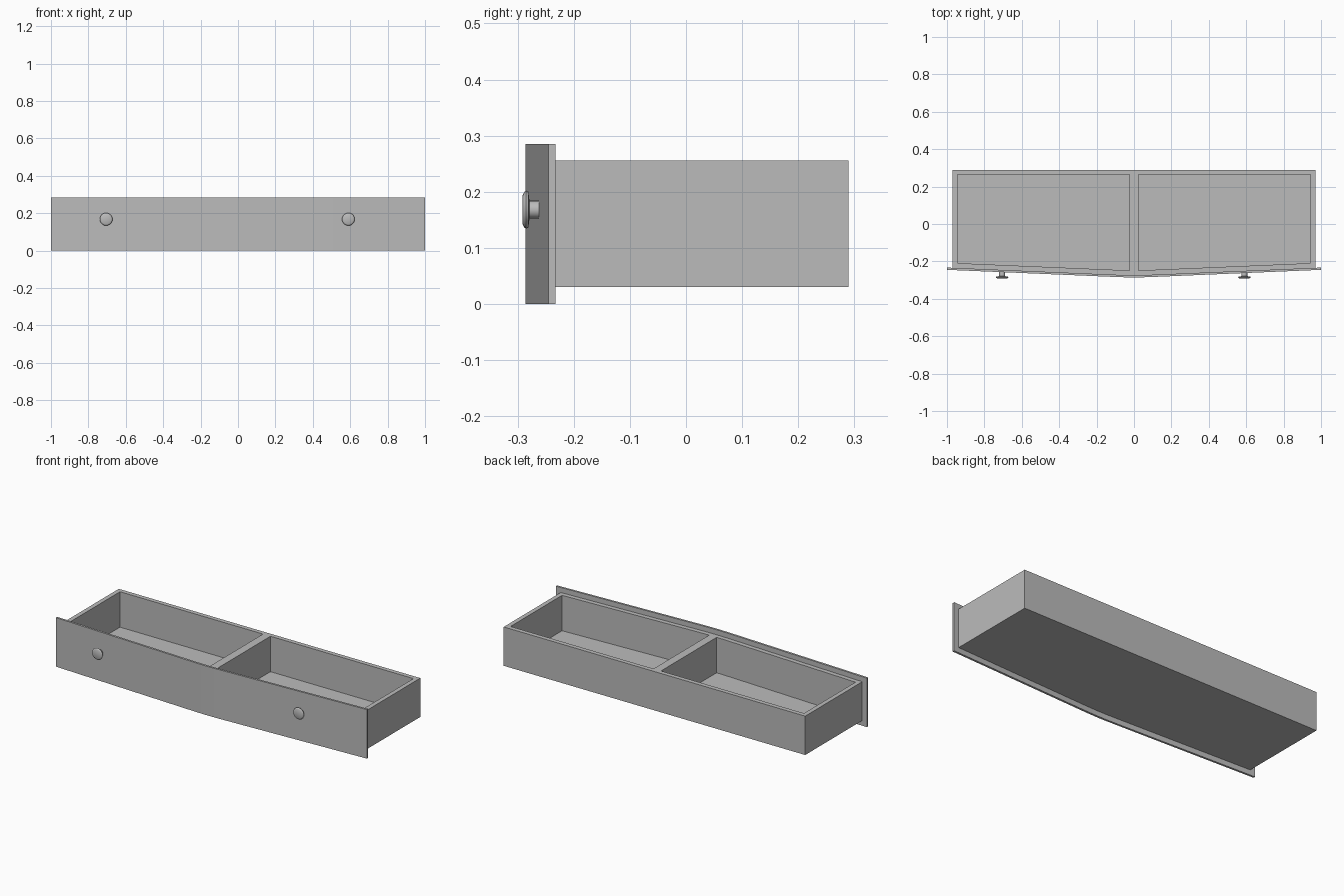
import bpy, bmesh, math

cube = bpy.data.objects.get("Cube")
if cube:
    bpy.data.objects.remove(cube, do_unlink=True)

grey = bpy.data.materials.new("plain grey")
grey.use_nodes = True
colour = (0.5, 0.5, 0.5, 1)
grey.diffuse_color = colour
grey.node_tree.nodes["Principled BSDF"].inputs["Base Color"].default_value = colour

# Main sizes
PANEL = 0.012       # thickness of the front panel
WALL = 0.026        # thickness of the tray walls
SIDE = 0.97         # outer half width of the tray
BACK = 0.29
BOTTOM, FLOOR, TOP = 0.03, 0.05, 0.256


def bow(x):
    """Front surface of the panel: two straight wings with a soft bend."""
    return -0.288 + 0.043 * math.hypot(x, 0.05)


def bend(x0, x1, offset):
    """Points along the bowed line from x0 to x1."""
    inner = [x for x in (-0.12, -0.06, 0, 0.06, 0.12) if x0 < x < x1]
    return [(x, bow(x) + offset) for x in [x0, *inner, x1]]


def finish(name, bm):
    bmesh.ops.recalc_face_normals(bm, faces=bm.faces[:])
    mesh = bpy.data.meshes.new(name)
    bm.to_mesh(mesh)
    bm.free()
    mesh.materials.append(grey)
    ob = bpy.data.objects.new(name, mesh)
    bpy.context.collection.objects.link(ob)
    bpy.ops.object.select_all(action='DESELECT')
    ob.select_set(True)
    bpy.context.view_layer.objects.active = ob
    bpy.ops.object.shade_smooth_by_angle(angle=math.radians(30))
    return ob


def prism(name, outline, z0, z1):
    """Raise a plan outline from z0 to z1."""
    bm = bmesh.new()
    face = bm.faces.new([bm.verts.new((x, y, z0)) for x, y in outline])
    raised = bmesh.ops.extrude_face_region(bm, geom=[face], use_keep_orig=True)
    verts = [v for v in raised["geom"] if isinstance(v, bmesh.types.BMVert)]
    bmesh.ops.translate(bm, verts=verts, vec=(0, 0, z1 - z0))
    return finish(name, bm)


def strip(x0, x1, near, far):
    """Plan outline of a bowed strip between two offsets."""
    return bend(x0, x1, near) + bend(x0, x1, far)[::-1]


def block(x0, x1):
    """Plan outline from the inside of the front wall to the back wall."""
    return bend(x0, x1, PANEL + WALL) + [(x1, BACK - WALL), (x0, BACK - WALL)]


# Bowed front panel
prism("front_panel", strip(-1, 1, 0, PANEL), 0, 0.285)

# Tray
inside = SIDE - WALL
prism("tray_floor", block(-inside, inside), BOTTOM, FLOOR)
prism("tray_front_wall", strip(-SIDE, SIDE, PANEL, PANEL + WALL), BOTTOM, TOP)
prism("tray_back_wall", [(-SIDE, BACK - WALL), (SIDE, BACK - WALL),
                         (SIDE, BACK), (-SIDE, BACK)], BOTTOM, TOP)
prism("tray_right_wall", block(-SIDE, -inside), BOTTOM, TOP)
prism("tray_left_wall", block(inside, SIDE), BOTTOM, TOP)
prism("tray_divider", block(-0.024, 0.024), FLOOR, TOP)


def knob(name, x, z=0.168, sides=20):
    """Turned knob: slim stem with a flat rounded head."""
    profile = [(0, -0.291), (0.026, -0.291), (0.032, -0.288), (0.034, -0.285),
               (0.032, -0.281), (0.016, -0.279), (0.016, bow(x) + 0.004)]
    bm = bmesh.new()
    verts = [bm.verts.new((x + r, y, z)) for r, y in profile]
    edges = [bm.edges.new(pair) for pair in zip(verts, verts[1:])]
    bmesh.ops.spin(bm, geom=verts + edges, cent=(x, 0, z), axis=(0, 1, 0),
                   angle=math.tau, steps=sides)
    bmesh.ops.remove_doubles(bm, verts=bm.verts[:], dist=0.0001)
    finish(name, bm)


knob("right_knob", -0.705)
knob("left_knob", 0.59)
